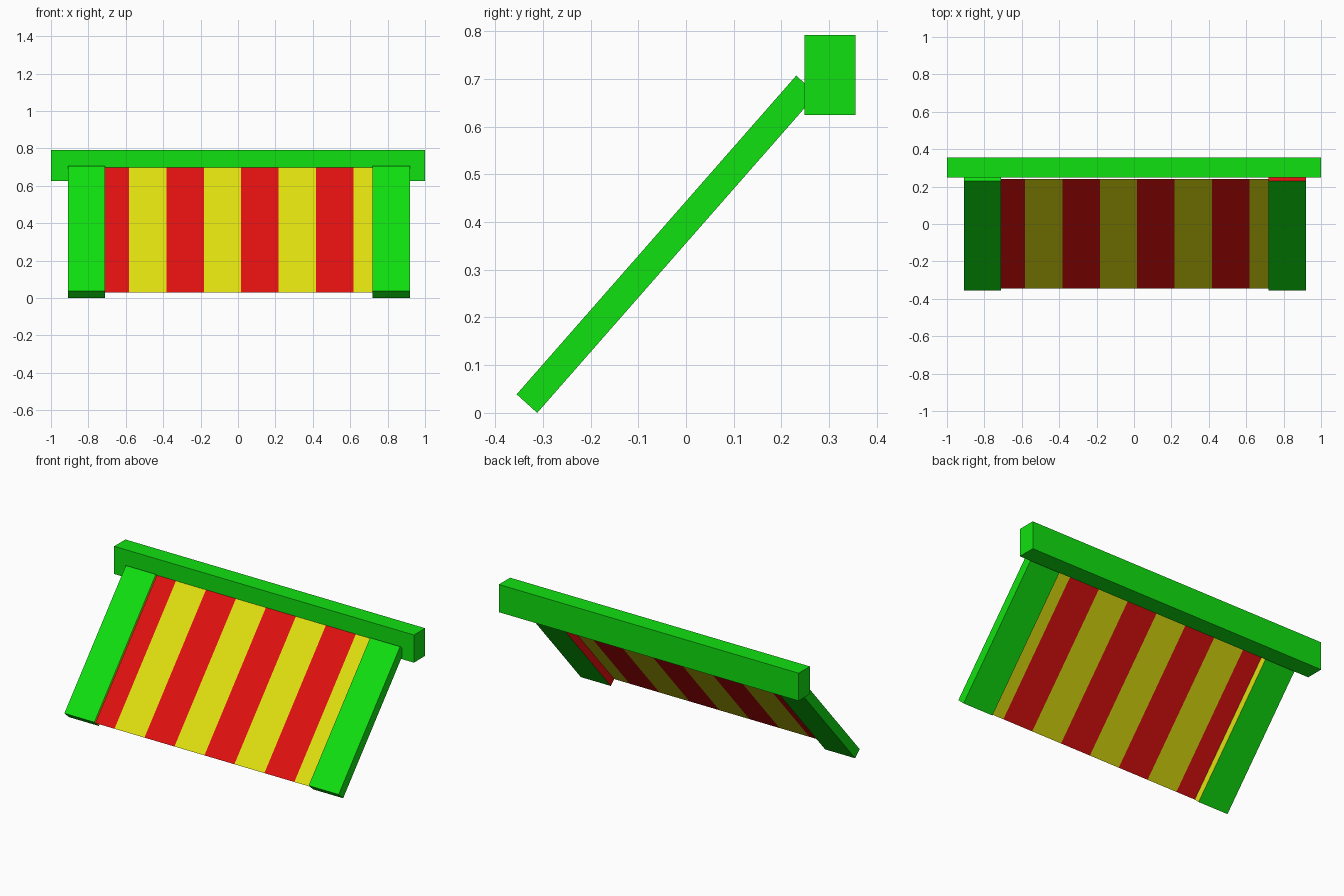
import bpy, bmesh
from mathutils import Vector

if "Cube" in bpy.data.objects:
    bpy.data.objects.remove(bpy.data.objects["Cube"])


def material(name, rgb):
    m = bpy.data.materials.new(name)
    m.diffuse_color = (*rgb, 1)
    m.use_nodes = True
    m.node_tree.nodes["Principled BSDF"].inputs["Base Color"].default_value = m.diffuse_color
    return m


GREEN = material("green", (0.005, 0.75, 0.005))
RED = material("red", (0.75, 0.005, 0.005))
YELLOW = material("yellow", (0.75, 0.75, 0.005))


def finish(name, bm, mats):
    me = bpy.data.meshes.new(name)
    bm.to_mesh(me)
    bm.free()
    for m in mats:
        me.materials.append(m)
    ob = bpy.data.objects.new(name, me)
    bpy.context.collection.objects.link(ob)
    return ob


def prism(name, profile, x0, x1, mats):
    """Extrude a (y, z) profile from x0 to x1."""
    bm = bmesh.new()
    face = bm.faces.new([bm.verts.new((x0, y, z)) for y, z in profile])
    ext = bmesh.ops.extrude_face_region(bm, geom=[face])
    moved = [v for v in ext["geom"] if isinstance(v, bmesh.types.BMVert)]
    bmesh.ops.translate(bm, verts=moved, vec=(x1 - x0, 0, 0))
    bmesh.ops.recalc_face_normals(bm, faces=bm.faces)
    return finish(name, bm, mats)


# Top beam along the back
prism("top_beam", [(0.248, 0.625), (0.355, 0.625), (0.355, 0.792), (0.248, 0.792)],
      -1, 1, [GREEN])

# Slanted side rails
low, high = Vector((-0.355, 0.039)), Vector((0.231, 0.707))
depth = Vector((0.043, -0.039))
section = [low, low + depth, high + depth, high]
left = prism("left_rail", section, -0.91, -0.71, [GREEN, YELLOW])
right = prism("right_rail", section, 0.72, 0.92, [GREEN, RED])
for p in left.data.polygons:
    p.material_index = int(p.normal.x > 0.9)
for p in right.data.polygons:
    upper_end = p.normal.y > 0.5 and p.normal.z > 0.5
    p.material_index = int(p.normal.x < -0.9 or upper_end)

# Thin striped cloth set just below the rails' upper faces
edges = [-0.71] + [-0.583 + 0.2 * i for i in range(7)] + [0.72]
bottom, top = low + depth * 0.25, high + depth * 0.25
bm = bmesh.new()
rows = [[bm.verts.new((x, p.x, p.y)) for x in edges] for p in (bottom, top)]
for i in range(len(edges) - 1):
    f = bm.faces.new((rows[0][i], rows[0][i + 1], rows[1][i + 1], rows[1][i]))
    f.material_index = i % 2
finish("striped_cloth", bm, [RED, YELLOW])
